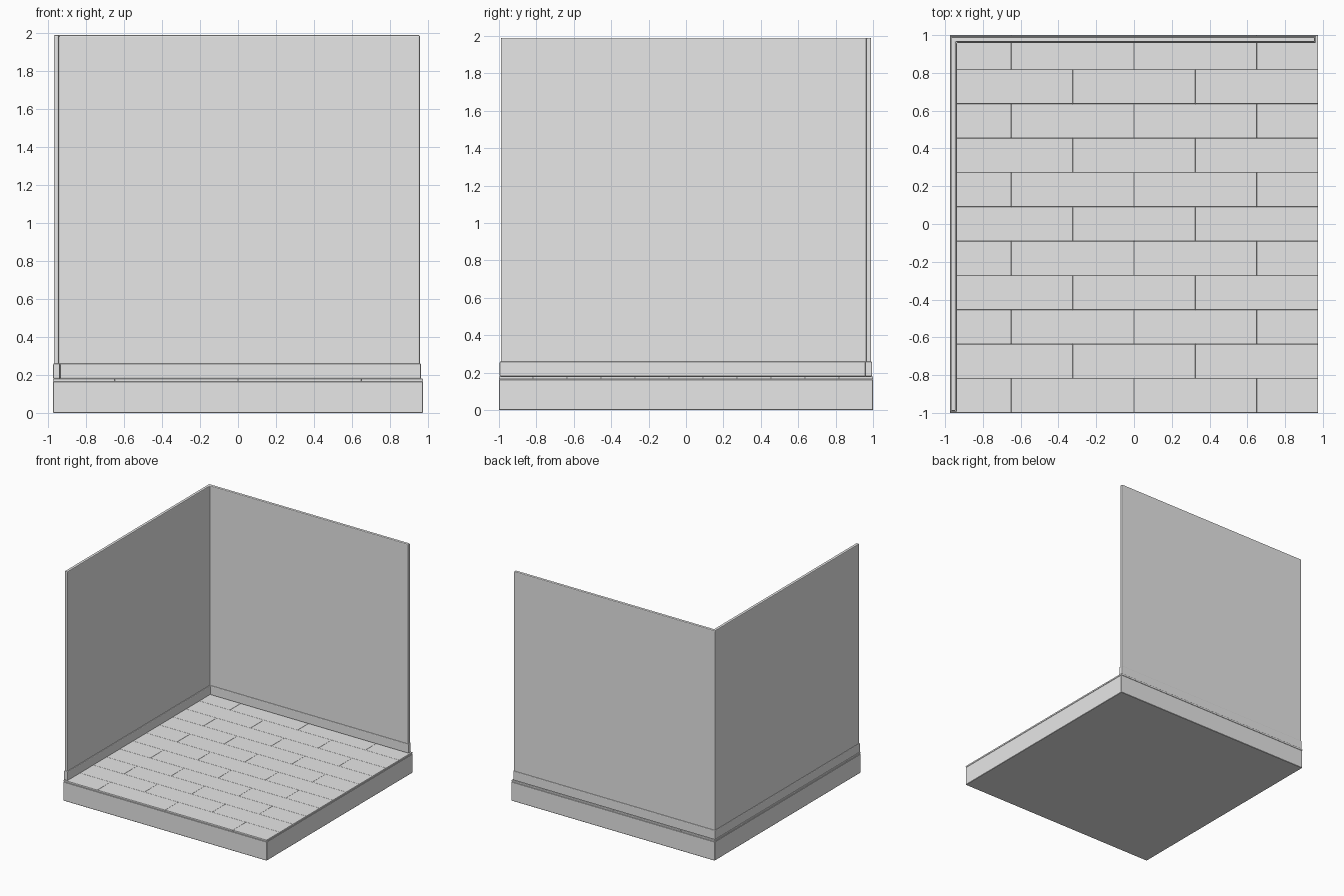
import bpy
import bmesh

cube = bpy.data.objects.get("Cube")
if cube:
    bpy.data.objects.remove(cube, do_unlink=True)

GREY = (0.8, 0.8, 0.8, 1)
grey = bpy.data.materials.new("light_grey")
grey.use_nodes = True
grey.diffuse_color = GREY
for node in grey.node_tree.nodes:
    if node.type == 'BSDF_PRINCIPLED':
        node.inputs["Base Color"].default_value = GREY


def prism(name, outline, z0, z1, bevel, segments=2):
    """Extrude a counter-clockwise outline from z0 to z1 and soften its edges."""
    bm = bmesh.new()
    base = bm.faces.new([bm.verts.new((x, y, z0)) for x, y in outline])
    made = bmesh.ops.extrude_face_region(bm, geom=[base], use_keep_orig=True)
    top = [v for v in made["geom"] if isinstance(v, bmesh.types.BMVert)]
    bmesh.ops.translate(bm, verts=top, vec=(0, 0, z1 - z0))
    bmesh.ops.recalc_face_normals(bm, faces=bm.faces)
    bmesh.ops.bevel(bm, geom=list(bm.edges), offset=bevel, segments=segments,
                    profile=0.5, affect='EDGES')
    bmesh.ops.recalc_face_normals(bm, faces=bm.faces)
    mesh = bpy.data.meshes.new(name)
    bm.to_mesh(mesh)
    bm.free()
    mesh.materials.append(grey)
    obj = bpy.data.objects.new(name, mesh)
    bpy.context.collection.objects.link(obj)
    return obj


def box(name, x0, x1, y0, y1, z0, z1, bevel, segments=2):
    outline = [(x0, y0), (x1, y0), (x1, y1), (x0, y1)]
    return prism(name, outline, z0, z1, bevel, segments)


def corner(name, left, right, front, back, thick, z0, z1, bevel):
    """L-shaped run along the right-hand side and the back."""
    outline = [(left, front), (left + thick, front), (left + thick, back - thick),
               (right, back - thick), (right, back), (left, back)]
    return prism(name, outline, z0, z1, bevel)


HALF_X, HALF_Y = 0.975, 1.0
BASE_TOP, FLOOR_TOP = 0.165, 0.18

# Solid floor slab
box("floor_base", -HALF_X, HALF_X, -HALF_Y, HALF_Y, 0, BASE_TOP, 0.003, 1)

# Staggered floorboards
ROWS = 11
depth = 2 * HALF_Y / ROWS
length = 2 * HALF_X / 3
for row in range(ROWS):
    y = -HALF_Y + row * depth
    start = -HALF_X - (length / 2 if row % 2 == 0 else 0)
    for i in range(4):
        x0 = max(start + i * length, -HALF_X)
        x1 = min(start + (i + 1) * length, HALF_X)
        if x1 - x0 > 0.01:
            box(f"floorboard_{row + 1}_{i + 1}", x0, x1, y, y + depth,
                BASE_TOP, FLOOR_TOP, 0.003)

# Two walls meeting at the back corner, with a skirting that wraps them
corner("walls", -0.97, 0.958, -0.99, 0.99, 0.026, FLOOR_TOP, 1.99, 0.006)
corner("skirting", -0.974, 0.964, -0.996, 0.995, 0.036, FLOOR_TOP, 0.26, 0.006)
